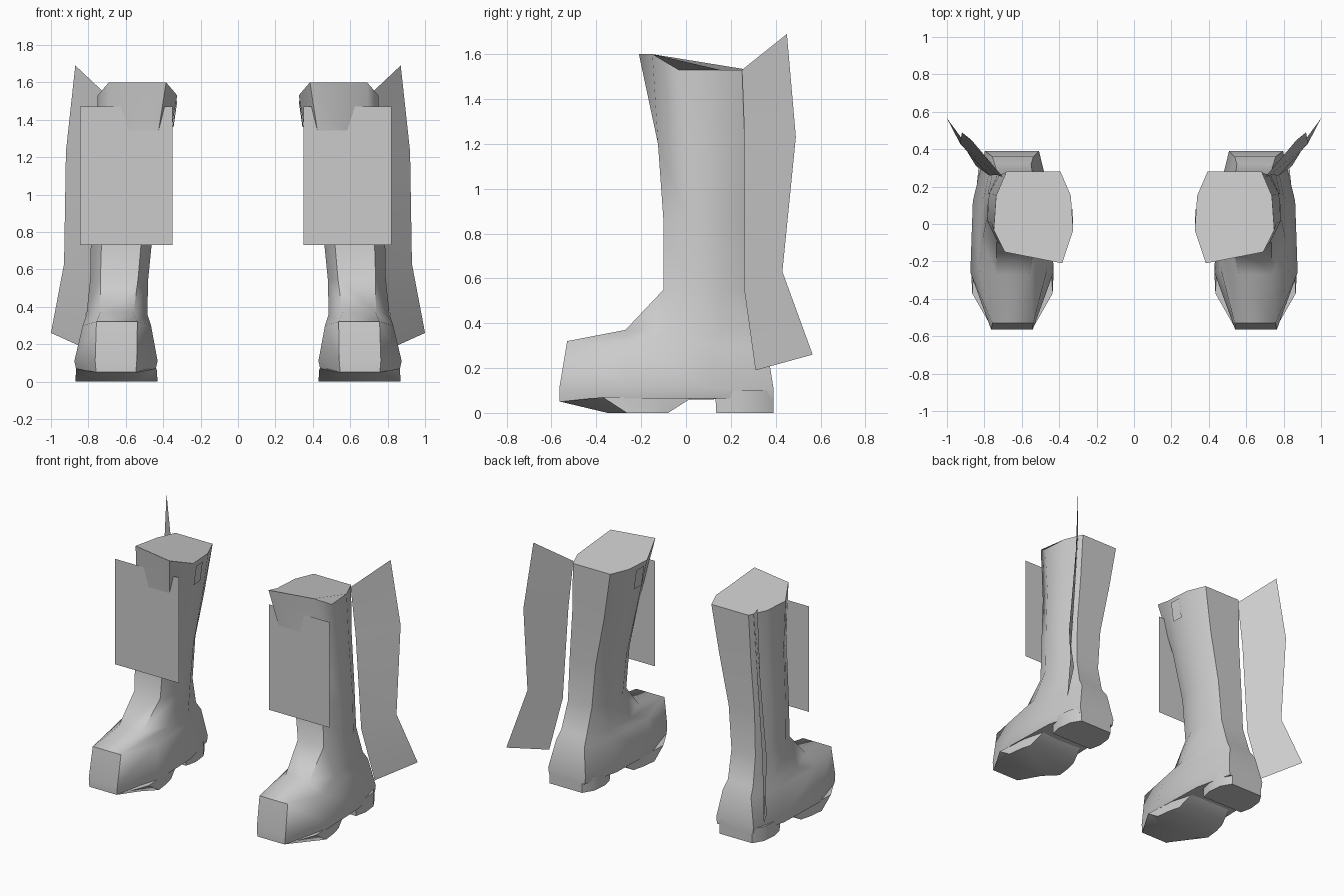
import bpy, bmesh, math

old = bpy.data.objects.get("Cube")
if old:
    bpy.data.objects.remove(old)

grey = bpy.data.materials.new("grey")
grey.use_nodes = True
grey.diffuse_color = (0.6, 0.6, 0.6, 1)
grey.node_tree.nodes["Principled BSDF"].inputs["Base Color"].default_value = (0.6, 0.6, 0.6, 1)


def ring(z, xi, xo, yf, yb, front=0.65, back=0.6, rise=0.0, skew=0.0):
    """Eight-sided horizontal section; rise lifts the front, skew pulls its inner corner forward."""
    xm, h, d = (xi + xo) / 2, (xo - xi) / 2, yb - yf
    return [(xm - h * front, yf - skew, z + rise), (xm + h * front, yf + skew, z + rise),
            (xm + h, yf + 0.32 * d, z), (xm + h * 0.94, yf + 0.72 * d, z),
            (xm + h * back, yb, z), (xm - h * back, yb, z),
            (xm - h * 0.94, yf + 0.72 * d, z), (xm - h, yf + 0.32 * d, z)]


def finish(name, bm, side, angle):
    for v in bm.verts:
        v.co.x *= side
    if side < 0:
        bmesh.ops.reverse_faces(bm, faces=bm.faces)
    mesh = bpy.data.meshes.new(name)
    bm.to_mesh(mesh)
    bm.free()
    mesh.materials.append(grey)
    obj = bpy.data.objects.new(name, mesh)
    bpy.context.collection.objects.link(obj)
    bpy.ops.object.select_all(action='DESELECT')
    obj.select_set(True)
    bpy.context.view_layer.objects.active = obj
    bpy.ops.object.shade_smooth_by_angle(angle=math.radians(angle))


def loft(name, rings, side, top=True, angle=60):
    bm = bmesh.new()
    loops = [[bm.verts.new(p) for p in r] for r in rings]
    for a, b in zip(loops, loops[1:]):
        for i in range(len(a)):
            j = (i + 1) % len(a)
            bm.faces.new((a[i], b[i], b[j], a[j]))
    if top:
        bm.faces.new(loops[0])
    bm.faces.new(loops[-1][::-1])
    bmesh.ops.recalc_face_normals(bm, faces=bm.faces)
    finish(name, bm, side, angle)


def sheet(name, strips, side):
    """Thin sheet through pairs of edge points."""
    bm = bmesh.new()
    rows = [[bm.verts.new(p) for p in pair] for pair in strips]
    for a, b in zip(rows, rows[1:]):
        bm.faces.new((a[0], a[1], b[1], b[0]))
    finish(name, bm, side, 30)


for side, label, plate_out in ((1, "left", 0.82), (-1, "right", 0.845)):
    # Shaft and foot in one skin, from the rim down to the welt
    loft(label + "_boot", [
        ring(1.53, 0.325, 0.75, -0.18, 0.28, 0.72, 0.68, 0.07, 0.03),
        ring(1.2, 0.38, 0.76, -0.125, 0.27, 0.65, 0.65),
        ring(0.85, 0.45, 0.785, -0.1, 0.265),
        ring(0.55, 0.48, 0.79, -0.1, 0.27),
        ring(0.36, 0.485, 0.81, -0.27, 0.32, 0.55, 0.6, 0.01),
        ring(0.3, 0.465, 0.83, -0.53, 0.36, 0.6, 0.6, 0.02),
        ring(0.11, 0.43, 0.875, -0.565, 0.39, 0.5, 0.65),
        ring(0.065, 0.44, 0.865, -0.565, 0.39, 0.5, 0.65, -0.015),
    ], side)
    # Tread under the ball of the foot, and the heel block
    loft(label + "_sole", [ring(0.07, 0.435, 0.865, -0.56, 0.03, 0.5, 0.75, -0.02),
                           ring(0.0, 0.43, 0.87, -0.35, -0.08, 0.6, 0.85)], side)
    loft(label + "_heel", [ring(0.1, 0.48, 0.84, 0.13, 0.39, 0.9, 0.7),
                           ring(0.0, 0.48, 0.84, 0.135, 0.39, 0.9, 0.7)], side, angle=30)
    # Fin flaring outward and back
    sheet(label + "_fin", [
        ((0.70, 0.25, 1.53), (0.87, 0.45, 1.69)),
        ((0.73, 0.262, 1.2), (0.92, 0.49, 1.23)),
        ((0.775, 0.26, 0.55), (0.93, 0.43, 0.63)),
        ((0.845, 0.31, 0.19), (1.0, 0.565, 0.26))], side)
    # Flat shin plate and a small tab on the inner side
    sheet(label + "_shin_plate", [((0.35, -0.155, 0.73), (plate_out, -0.155, 0.73)),
                                  ((0.35, -0.155, 1.47), (plate_out, -0.155, 1.47))], side)
    sheet(label + "_inner_tab", [((0.345, 0.0, 1.36), (0.35, 0.08, 1.36)),
                                 ((0.325, 0.0, 1.5), (0.33, 0.08, 1.5))], side)
